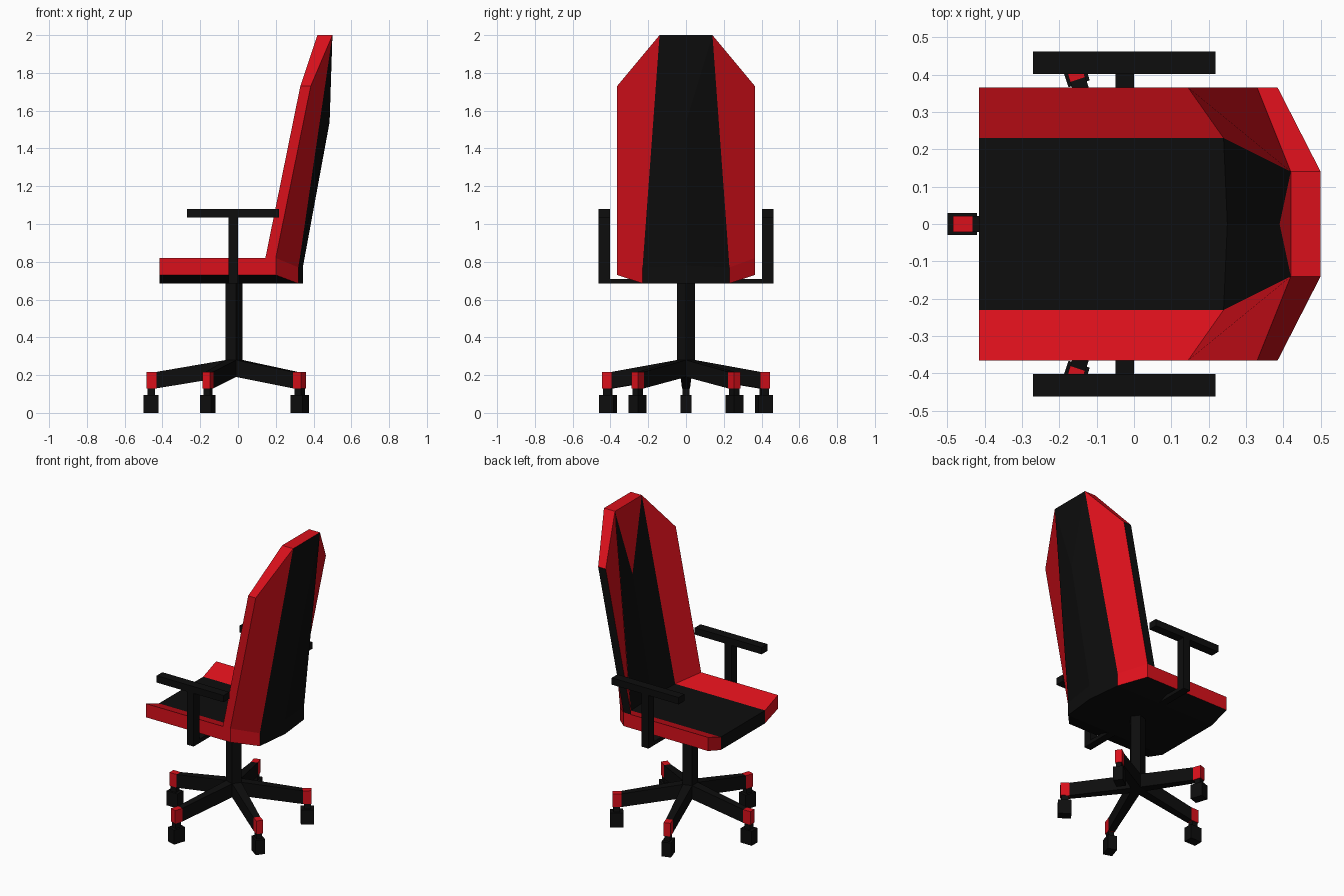
import bpy, bmesh, math
from mathutils import Matrix, Vector

if "Cube" in bpy.data.objects:
    bpy.data.objects.remove(bpy.data.objects["Cube"])


def material(name, color):
    m = bpy.data.materials.new(name)
    m.diffuse_color = color
    m.use_nodes = True
    m.node_tree.nodes["Principled BSDF"].inputs["Base Color"].default_value = m.diffuse_color
    return m


RED = material("red", (0.7, 0.005, 0.011, 1))
BLACK = material("black", (0.004, 0.004, 0.004, 1))


def finish(name, bm, mats):
    bmesh.ops.recalc_face_normals(bm, faces=bm.faces)
    me = bpy.data.meshes.new(name)
    bm.to_mesh(me)
    bm.free()
    for m in mats:
        me.materials.append(m)
    ob = bpy.data.objects.new(name, me)
    bpy.context.collection.objects.link(ob)
    return ob


def hull(name, points, mat, matrix=Matrix()):
    bm = bmesh.new()
    for p in points:
        bm.verts.new(matrix @ Vector(p))
    bmesh.ops.convex_hull(bm, input=bm.verts)
    bmesh.ops.dissolve_limit(bm, angle_limit=0.01, verts=bm.verts, edges=bm.edges)
    return finish(name, bm, [mat])


def box(name, x, y, z, mat, matrix=Matrix()):
    return hull(name, [(a, b, c) for a in x for b in y for c in z], mat, matrix)


# Seat shell: each station runs outer edge, inner edge, centre line
stations = {
    "seat_top": [(-.415, .365, .82), (-.415, .23, .77), (-.415, 0, .77)],
    "seat_bot": [(-.415, .365, .73), (-.415, .23, .685), (-.415, 0, .685)],
    "crease": [(.145, .365, .82), (.24, .23, .77), (.25, 0, .77)],
    "low_bot": [(.20, .365, .73), (.32, .23, .685), (.345, 0, .685)],
    "low_back": [(.20, .365, .82), (.32, .23, .77), (.345, 0, .78)],
    "head_front": [(.33, .365, 1.73), (.42, .14, 2.0), (.39, 0, 1.54)],
    "head_back": [(.385, .365, 1.73), (.5, .14, 2.0), (.485, 0, 1.54)],
}
bm = bmesh.new()
verts = {}
for key, pts in stations.items():
    for i, (x, y, z) in enumerate(pts):
        for s in (1, -1):
            if i == 2 and s == -1:
                verts[key, i, s] = verts[key, i, 1]
            else:
                verts[key, i, s] = bm.verts.new((x, y * s, z))


def face(vs, mat_index):
    bm.faces.new(vs).material_index = mat_index


# Strips between stations: (from, to, outer colour, inner colour), 0 red, 1 black
strips = [("seat_top", "crease", 0, 1), ("crease", "head_front", 0, 1),
          ("seat_top", "seat_bot", 0, 1), ("seat_bot", "low_bot", 1, 1),
          ("low_bot", "low_back", 0, 1), ("low_back", "head_back", 0, 1)]
for s in (1, -1):
    v = lambda key, i: verts[key, i, s]
    for a, b, *colors in strips:
        for i in (0, 1):
            face([v(a, i), v(a, i + 1), v(b, i + 1), v(b, i)], colors[i])
    # Seat side, backrest side and slanted shoulder
    face([v(k, 0) for k in ("seat_top", "seat_bot", "low_bot", "low_back", "crease")], 0)
    face([v(k, 0) for k in ("crease", "low_back", "head_back", "head_front")], 1 if s > 0 else 0)
    face([v("head_front", 0), v("head_back", 0), v("head_back", 1), v("head_front", 1)], 0)
# Headrest top, front triangle and rear triangle
hf = [verts["head_front", 1, s] for s in (1, -1)]
hb = [verts["head_back", 1, s] for s in (1, -1)]
face([hf[0], hf[1], hb[1], hb[0]], 0)
face(hf + [verts["head_front", 2, 1]], 0)
face(hb + [verts["head_back", 2, 1]], 1)
finish("seat_and_backrest", bm, [RED, BLACK])

# Armrests
for side, s in (("left", 1), ("right", -1)):
    box(side + "_arm_pad", (-.27, .218), (s * .402, s * .462), (1.035, 1.08), BLACK)
    box(side + "_arm_post", (-.05, 0), (s * .402, s * .462), (.685, 1.035), BLACK)
    box(side + "_arm_link", (-.05, 0), (s * .22, s * .402), (.685, .71), BLACK)

# Five-sided column
CX, R = -.025, .05
ring = [(CX + R * math.cos(k * math.tau / 5), R * math.sin(k * math.tau / 5)) for k in range(5)]
hull("column", [(x, y, z) for x, y in ring for z in (.19, .69)], BLACK)

# Star base legs with red tips and caster blocks
for k in range(5):
    m = Matrix.Translation((CX, 0, 0)) @ Matrix.Rotation(math.pi + k * math.tau / 5, 4, 'Z')
    n = str(k + 1)
    leg = [(.04, s * .0294, z) for s in (1, -1) for z in (.19, .28)]
    leg += [(.407, s * .021, z) for s in (1, -1) for z in (.13, .217)]
    hull("base_leg_" + n, leg, BLACK, m)
    box("leg_tip_" + n, (.407, .46), (-.021, .021), (.13, .217), RED, m)
    box("caster_stem_" + n, (.414, .455), (-.018, .018), (.09, .13), BLACK, m)
    box("caster_" + n, (.395, .475), (-.03, .03), (0, .095), BLACK, m)
